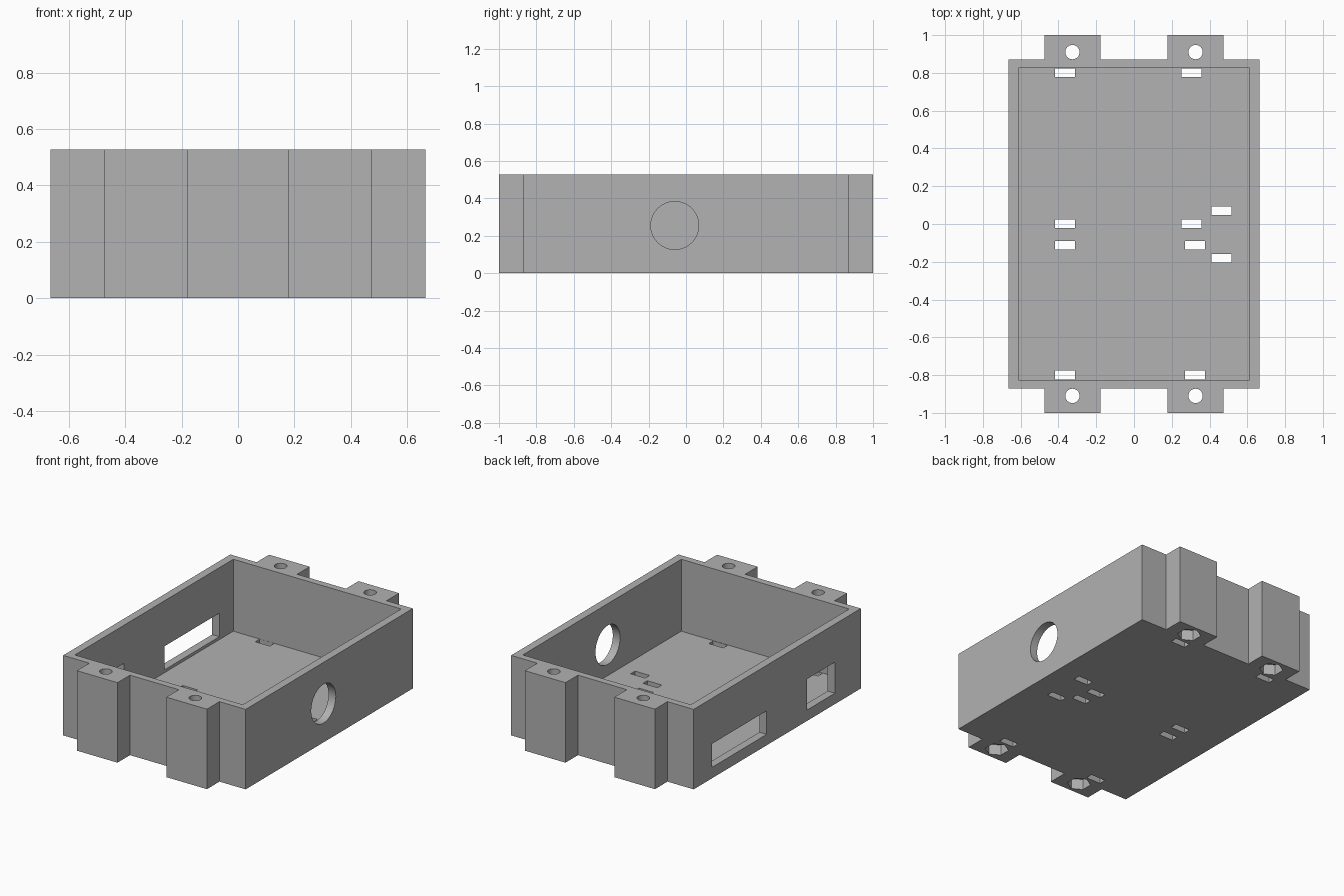
import bpy, bmesh, math
from mathutils import Matrix

default = bpy.data.objects.get("Cube")
if default:
    bpy.data.objects.remove(default, do_unlink=True)

# Overall sizes
HX, HY, HZ = 0.665, 0.87, 0.527
WALL, FLOOR = 0.053, 0.053
TAB_IN, TAB_OUT = 0.178, 0.474
HOLE_X, HOLE_Y = 0.326, 0.91

grey = bpy.data.materials.new("plain grey")
grey.use_nodes = True
grey.diffuse_color = (0.445, 0.445, 0.445, 1)
grey.node_tree.nodes["Principled BSDF"].inputs["Base Color"].default_value = grey.diffuse_color


def make_object(name, bm):
    bmesh.ops.recalc_face_normals(bm, faces=bm.faces)
    mesh = bpy.data.meshes.new(name)
    bm.to_mesh(mesh)
    bm.free()
    mesh.materials.append(grey)
    obj = bpy.data.objects.new(name, mesh)
    bpy.context.collection.objects.link(obj)
    return obj


def box(name, x, y, z):
    """Box from (low, high) pairs on each axis."""
    bm = bmesh.new()
    size = [hi - lo for lo, hi in (x, y, z)]
    mid = [(hi + lo) / 2 for lo, hi in (x, y, z)]
    bmesh.ops.create_cube(bm, size=1, matrix=Matrix.Translation(mid) @ Matrix.Diagonal((*size, 1)))
    return make_object(name, bm)


def prism(name, sides, radius, depth, centre, rotation):
    bm = bmesh.new()
    bmesh.ops.create_cone(bm, cap_ends=True, segments=sides, radius1=radius, radius2=radius,
                          depth=depth, matrix=Matrix.Translation(centre) @ rotation)
    return make_object(name, bm)


# Outer body: footprint with four mounting tabs, extruded upwards
quarter = [(HX, HY), (TAB_OUT, HY), (TAB_OUT, 1), (TAB_IN, 1), (TAB_IN, HY)]
back = quarter + [(-x, y) for x, y in reversed(quarter)]
outline = back + [(-x, -y) for x, y in back]
bm = bmesh.new()
base = bm.faces.new([bm.verts.new((x, y, 0)) for x, y in outline])
top = bmesh.ops.extrude_face_region(bm, geom=[base])["geom"]
bmesh.ops.translate(bm, vec=(0, 0, HZ), verts=[v for v in top if isinstance(v, bmesh.types.BMVert)])
body = make_object("open_enclosure", bm)

# Main cavity
ix, iy = HX - WALL, HY - WALL + 0.008
cutters = [box("cavity", (-ix, ix), (-iy, iy), (FLOOR, 1))]

# Round port on the +x wall, two rectangular ports on the -x wall
cutters.append(prism("round_port", 64, 0.128, 0.2, (HX, -0.06, 0.255),
                     Matrix.Rotation(math.pi / 2, 4, "Y")))
wall_x = (-HX - 0.1, -HX + 0.09)
cutters.append(box("wide_port", wall_x, (0.11, 0.68), (0.072, 0.227)))
cutters.append(box("small_port", wall_x, (-0.60, -0.31), (0.072, 0.276)))

# Screw holes with hexagonal nut pockets underneath
for sx in (-1, 1):
    for sy in (-1, 1):
        at = (sx * HOLE_X, sy * HOLE_Y)
        cutters.append(prism("screw_hole", 32, 0.038, 2, (*at, 0), Matrix.Identity(4)))
        cutters.append(prism("nut_pocket", 6, 0.072, 0.14, (*at, 0), Matrix.Identity(4)))

# Slots through the floor, by centre
slots = [(-0.366, 0.801), (0.304, 0.801), (-0.366, 0.001), (0.304, 0.001),
         (-0.366, -0.113), (0.324, -0.113), (0.462, 0.07), (0.462, -0.182),
         (-0.366, -0.799), (0.324, -0.799)]
for x, y in slots:
    cutters.append(box("floor_slot", (x - 0.053, x + 0.053), (y - 0.023, y + 0.023), (-0.1, 0.1)))

# Cut everything out of the body
bpy.context.view_layer.objects.active = body
for cutter in cutters:
    mod = body.modifiers.new(cutter.name, "BOOLEAN")
    mod.operation = "DIFFERENCE"
    mod.solver = "EXACT"
    mod.object = cutter
    bpy.ops.object.modifier_apply(modifier=mod.name)
    bpy.data.objects.remove(cutter, do_unlink=True)

# Smooth hole walls, sharp edges elsewhere
bpy.ops.object.select_all(action="DESELECT")
body.select_set(True)
bpy.ops.object.shade_smooth_by_angle(angle=math.radians(30))
